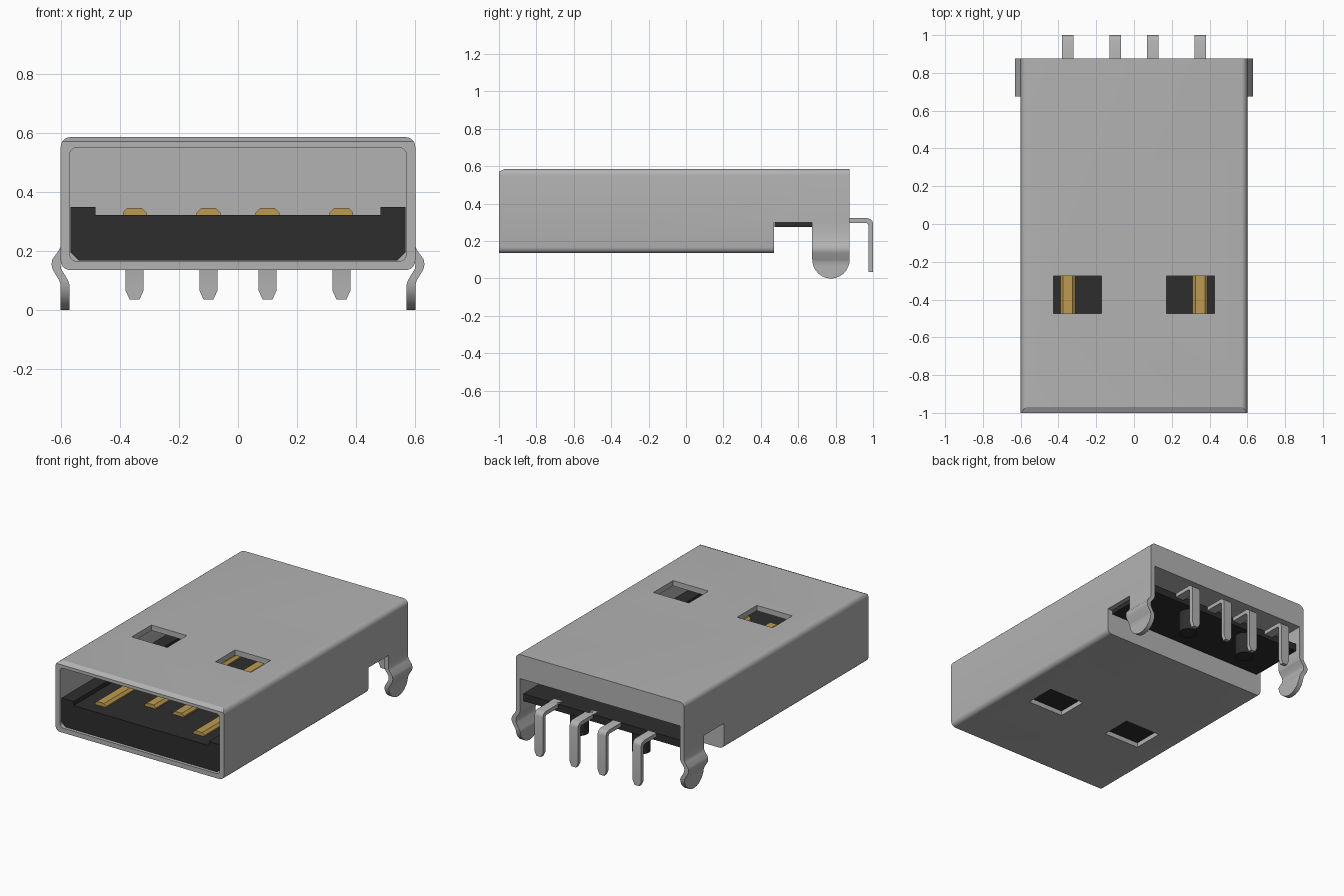
import bpy, bmesh, math

default = bpy.data.objects.get("Cube")
if default:
    bpy.data.objects.remove(default, do_unlink=True)


def material(name, rgb, metallic=0.0):
    m = bpy.data.materials.new(name)
    m.use_nodes = True
    m.diffuse_color = (*rgb, 1)
    bsdf = next(n for n in m.node_tree.nodes if n.type == 'BSDF_PRINCIPLED')
    bsdf.inputs["Base Color"].default_value = (*rgb, 1)
    bsdf.inputs["Roughness"].default_value = 0.5
    return m


STEEL = material("steel grey", (0.45, 0.45, 0.45))
PLASTIC = material("black plastic", (0.027, 0.027, 0.027))
GOLD = material("contact gold", (0.51, 0.33, 0.08))


def finish(name, bm, mat):
    bmesh.ops.recalc_face_normals(bm, faces=bm.faces)
    mesh = bpy.data.meshes.new(name)
    bm.to_mesh(mesh)
    bm.free()
    ob = bpy.data.objects.new(name, mesh)
    bpy.context.collection.objects.link(ob)
    if mat:
        mesh.materials.append(mat)
    return ob


def loft(name, rings, mat):
    """Closed solid through rings of equal length."""
    bm = bmesh.new()
    loops = [[bm.verts.new(p) for p in ring] for ring in rings]
    for a, b in zip(loops, loops[1:]):
        for i in range(len(a)):
            j = (i + 1) % len(a)
            bm.faces.new((a[i], a[j], b[j], b[i]))
    bm.faces.new(loops[0])
    bm.faces.new(loops[-1])
    return finish(name, bm, mat)


def along_y(name, profile, y0, y1, mat=None):
    return loft(name, [[(x, y, z) for x, z in profile] for y in (y0, y1)], mat)


def along_x(name, profile, x0, x1, mat=None):
    return loft(name, [[(x, y, z) for y, z in profile] for x in (x0, x1)], mat)


def rounded(x, z0, z1, r, steps=5):
    """Rounded rectangle centred on x = 0."""
    pts = []
    corners = [(x - r, z1 - r), (r - x, z1 - r), (r - x, z0 + r), (x - r, z0 + r)]
    for k, (cx, cz) in enumerate(corners):
        for i in range(steps + 1):
            a = math.pi / 2 * (k + i / steps)
            pts.append((cx + r * math.cos(a), cz + r * math.sin(a)))
    return pts


def rect(x0, x1, z0, z1):
    return [(x0, z0), (x1, z0), (x1, z1), (x0, z1)]


def select(ob):
    bpy.ops.object.select_all(action='DESELECT')
    ob.select_set(True)
    bpy.context.view_layer.objects.active = ob


def smooth(ob, angle=35):
    select(ob)
    bpy.ops.object.shade_smooth_by_angle(angle=math.radians(angle))


def carve(ob, cutter):
    cutter.hide_render = True
    mod = ob.modifiers.new("cut", 'BOOLEAN')
    mod.operation = 'DIFFERENCE'
    mod.solver = 'EXACT'
    mod.object = cutter
    select(ob)
    bpy.ops.object.modifier_apply(modifier=mod.name)
    bpy.data.objects.remove(cutter, do_unlink=True)


# Metal shell: rounded sleeve with mouth, rear pocket, notches and windows
shell = along_y("metal_shell", rounded(0.6, 0.135, 0.585, 0.032), -1, 0.875, STEEL)
carve(shell, along_y("mouth_cutter", rounded(0.57, 0.165, 0.55, 0.025), -1.1, 0.44))
carve(shell, along_y("underside_cutter", rect(-0.8, 0.8, 0, 0.3), 0.47, 1))
carve(shell, along_y("pocket_cutter", rect(-0.57, 0.57, 0.2, 0.43), 0.52, 1))
carve(shell, along_x("lip_cutter", [(-1.03, 0.555), (-0.95, 0.595), (-1.03, 0.595)], -0.8, 0.8))
for side in (-1, 1):
    lo, hi = sorted((side * 0.172, side * 0.425))
    for z0, z1 in ((0.1, 0.2), (0.5, 0.65)):
        carve(shell, along_y("window_cutter", rect(lo, hi, z0, z1), -0.475, -0.275))
smooth(shell, 25)

# Plastic insert with raised side rails
half = [(0.54, 0.168), (0.567, 0.195), (0.567, 0.348), (0.482, 0.348), (0.482, 0.322)]
insert = half + [(-x, z) for x, z in reversed(half)]
along_y("plastic_insert", insert, -0.985, 0.438, PLASTIC)
along_y("rear_shelf", rect(-0.567, 0.567, 0.275, 0.322), 0.472, 0.845, PLASTIC)

# Locating pegs under the rear shelf
for side, label in ((1, "left"), (-1, "right")):
    ring = [(side * 0.22 + 0.055 * math.cos(i * math.pi / 12),
             0.77 + 0.055 * math.sin(i * math.pi / 12)) for i in range(24)]
    peg = loft(label + "_peg", [[(x, y, z) for x, y in ring] for z in (0.14, 0.29)], PLASTIC)
    smooth(peg)

# Spring mounting legs with a bulge and a round foot
HEIGHTS = [0.3, 0.215, 0.2, 0.172, 0.155, 0.138, 0.1, 0.085, 0.065, 0.045, 0.025, 0.012, 0.004, 0.0005]
BULGE = {0.2: 0.007, 0.172: 0.028, 0.155: 0.031, 0.138: 0.028, 0.1: 0.005}
for side, label in ((1, "left"), (-1, "right")):
    rings = []
    for z in HEIGHTS:
        w = 0.1 if z >= 0.1 else math.sqrt(0.01 - (0.1 - z) ** 2)
        xi, xo = (side * (x + BULGE.get(z, 0)) for x in (0.57, 0.6))
        rings.append([(xi, 0.775 - w, z), (xo, 0.775 - w, z),
                      (xo, 0.775 + w, z), (xi, 0.775 + w, z)])
    smooth(loft(label + "_mounting_leg", rings, STEEL))

# Gold contacts and bent solder pins
PIN = [(0.8, 0.322), (0.97, 0.322), (0.986, 0.317), (0.996, 0.307), (1, 0.292),
       (1, 0.065), (1, 0.035), (0.975, 0.035), (0.975, 0.065), (0.975, 0.285),
       (0.967, 0.297), (0.8, 0.297)]
for n, x in enumerate((-0.35, -0.1, 0.1, 0.35), 1):
    start = -0.9 if abs(x) > 0.2 else -0.75
    bar = [(-0.04, 0.315), (0.04, 0.315), (0.04, 0.33), (0.025, 0.345), (-0.025, 0.345), (-0.04, 0.33)]
    along_y(f"contact_{n}", [(x + u, z) for u, z in bar], start, 0.438, GOLD)
    pin = along_x(f"solder_pin_{n}", PIN, -0.03, 0.03, STEEL)
    for v in pin.data.vertices:
        if v.co.z < 0.05:
            v.co.x *= 0.55
        v.co.x += x
    smooth(pin)
